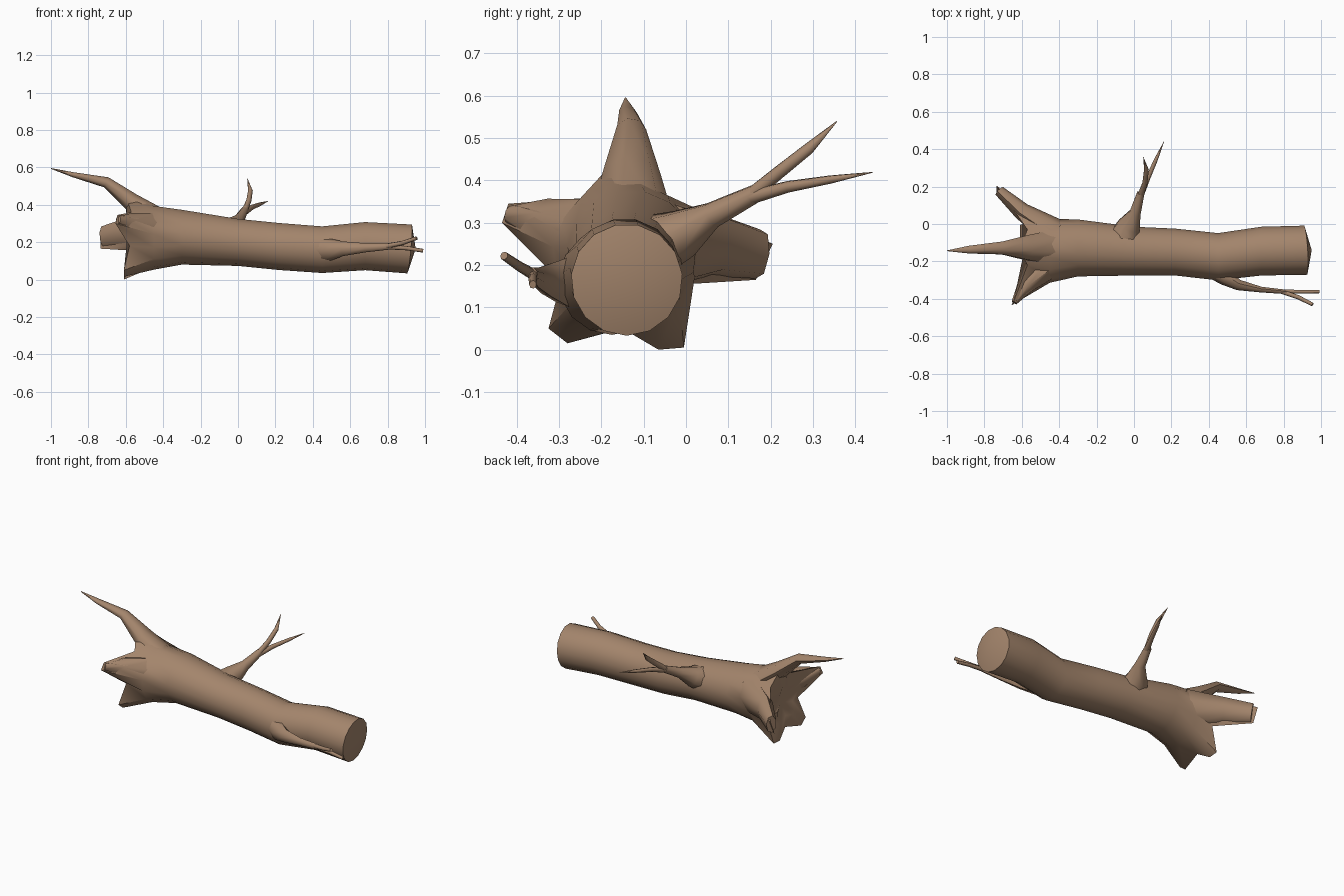
import bpy, bmesh, math
from mathutils import Vector

bark = bpy.data.materials.new("bark brown")
bark.diffuse_color = (0.37, 0.235, 0.15, 1)


def loft(name, rings, start, end, angle=60):
    """Skin a list of equal-sized rings, closed with a fan at each end."""
    bm = bmesh.new()
    rows = [[bm.verts.new(p) for p in r] for r in rings]
    n = len(rows[0])
    for a, b in zip(rows, rows[1:]):
        for i in range(n):
            j = (i + 1) % n
            bm.faces.new((a[i], a[j], b[j], b[i]))
    for row, tip in ((rows[0], start), (rows[-1], end)):
        c = bm.verts.new(tip)
        for i in range(n):
            bm.faces.new((row[i], row[(i + 1) % n], c))
    bmesh.ops.recalc_face_normals(bm, faces=bm.faces)
    me = bpy.data.meshes.new(name)
    bm.to_mesh(me)
    bm.free()
    me.materials.append(bark)
    ob = bpy.data.objects.new(name, me)
    bpy.context.collection.objects.link(ob)
    bpy.ops.object.select_all(action='DESELECT')
    ob.select_set(True)
    bpy.context.view_layer.objects.active = ob
    bpy.ops.object.shade_smooth_by_angle(angle=math.radians(angle))
    return ob


def tube(name, path, ref=(0, 0, 1), sides=7):
    """Tapered limb; path rows are x, y, z, half width, half height."""
    pts = [Vector(p[:3]) for p in path]
    rings = []
    for k, p in enumerate(path):
        t = (pts[min(k + 1, len(pts) - 1)] - pts[max(k - 1, 0)]).normalized()
        u = t.cross(Vector(ref)).normalized()
        v = u.cross(t)
        rings.append([pts[k] + u * p[3] * math.cos(a) + v * p[4] * math.sin(a)
                      for a in (math.tau * i / sides for i in range(sides))])
    return loft(name, rings, pts[0], pts[-1])


# Trunk with five flared root lobes; each lobe is a valley and two tip points
star = [(-0.57, -0.03, 0.34), (-0.60, -0.10, 0.45), (-0.60, -0.165, 0.45),
        (-0.57, -0.22, 0.36), (-0.645, -0.42, 0.345), (-0.655, -0.435, 0.30),
        (-0.58, -0.29, 0.18), (-0.61, -0.325, 0.05), (-0.61, -0.28, 0.015),
        (-0.59, -0.15, 0.05), (-0.61, -0.065, 0.0), (-0.61, -0.005, 0.005),
        (-0.57, 0.005, 0.155), (-0.735, 0.165, 0.165), (-0.735, 0.205, 0.25)]
sections = [(-0.45, -0.143, 0.225, 0.172, 0.172), (-0.3, -0.128, 0.228, 0.153, 0.148),
            (0.0, -0.145, 0.2, 0.131, 0.127), (0.22, -0.15, 0.178, 0.126, 0.127),
            (0.45, -0.175, 0.161, 0.127, 0.126), (0.68, -0.145, 0.18, 0.131, 0.13),
            (0.917, -0.14, 0.165, 0.132, 0.132)]
hub = Vector((-0.56, -0.14, 0.2))
outer = [Vector(p) for p in star]
inner = [p.lerp(hub, 0.5) for p in outer]
for p in inner:
    p.x = -0.595
rings = [inner, outer]
for x, cy, cz, ry, rz in sections:
    tilt = 0.09 if x > 0.9 else 0
    ring = []
    for i in range(15):
        a = math.radians(54 + 24 * i)
        dy, dz = ry * math.cos(a), rz * math.sin(a)
        ring.append(Vector((x + tilt * dz - 0.06 * dy * (tilt > 0), cy + dy, cz + dz)))
    rings.append(ring)
loft("trunk", rings, hub, (0.95, -0.14, 0.165), 50)

# Roots that reach beyond the flare
tube("top_root", [(-0.38, -0.13, 0.28, 0.11, 0.08), (-0.57, -0.13, 0.415, 0.07, 0.05),
                  (-0.705, -0.13, 0.52, 0.036, 0.03), (-0.88, -0.138, 0.56, 0.022, 0.014),
                  (-1.0, -0.143, 0.594, 0.002, 0.002)])
tube("back_root", [(-0.42, -0.05, 0.25, 0.08, 0.11), (-0.6, 0.065, 0.25, 0.05, 0.078),
                   (-0.72, 0.175, 0.226, 0.03, 0.06)])
tube("front_root", [(-0.42, -0.2, 0.25, 0.08, 0.11), (-0.58, -0.33, 0.295, 0.05, 0.065),
                    (-0.64, -0.42, 0.32, 0.016, 0.02)])

# Back branch, forked
tube("back_branch", [(-0.05, -0.07, 0.25, 0.09, 0.075), (-0.03, -0.01, 0.275, 0.065, 0.06),
                     (0.005, 0.06, 0.318, 0.032, 0.032), (0.035, 0.165, 0.37, 0.021, 0.022)])
tube("back_twig_upright", [(0.03, 0.14, 0.355, 0.018, 0.018), (0.058, 0.22, 0.42, 0.014, 0.016),
                           (0.066, 0.29, 0.475, 0.013, 0.014), (0.05, 0.357, 0.54, 0.001, 0.001)])
tube("back_twig_low", [(0.03, 0.14, 0.357, 0.018, 0.018), (0.072, 0.24, 0.385, 0.013, 0.014),
                       (0.115, 0.34, 0.402, 0.011, 0.01), (0.16, 0.44, 0.419, 0.001, 0.001)])

# Front branch, forked
tube("front_branch", [(0.40, -0.22, 0.165, 0.06, 0.07), (0.49, -0.285, 0.16, 0.045, 0.06),
                      (0.56, -0.325, 0.165, 0.03, 0.04), (0.68, -0.35, 0.17, 0.016, 0.025),
                      (0.82, -0.363, 0.178, 0.012, 0.017)])
tube("front_twig_outer", [(0.78, -0.358, 0.176, 0.012, 0.014), (0.88, -0.392, 0.196, 0.012, 0.012),
                          (0.955, -0.43, 0.222, 0.01, 0.01)])
tube("front_twig_inner", [(0.78, -0.36, 0.176, 0.012, 0.014), (0.90, -0.362, 0.168, 0.01, 0.012),
                          (0.99, -0.362, 0.154, 0.009, 0.01)])
